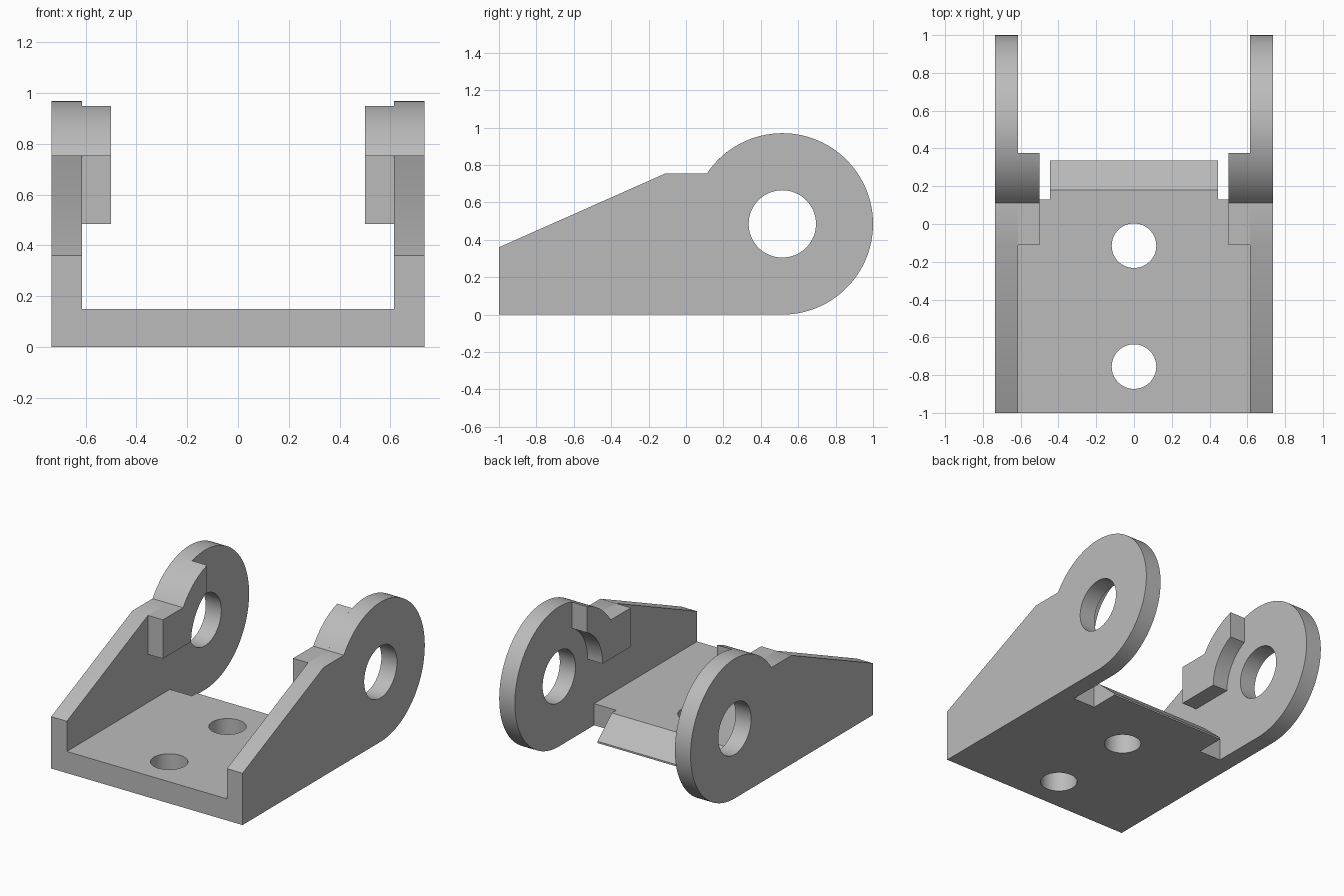
import bpy
import bmesh
from math import acos, asin, cos, sin, pi, radians, sqrt
from mathutils import Vector

cube = bpy.data.objects.get("Cube")
if cube:
    bpy.data.objects.remove(cube, do_unlink=True)

grey = bpy.data.materials.new("plain grey")
grey.use_nodes = True
colour = (0.5, 0.5, 0.5, 1)
grey.diffuse_color = colour
grey.node_tree.nodes["Principled BSDF"].inputs["Base Color"].default_value = colour


def arc(centre, radius, start, end, steps):
    """Points along an arc, both ends included."""
    return [(centre[0] + radius * cos(start + (end - start) * i / steps),
             centre[1] + radius * sin(start + (end - start) * i / steps))
            for i in range(steps + 1)]


def circle(centre, radius):
    return arc(centre, radius, 0, 2 * pi, 64)[:-1]


def extrude(name, loops, axis, low, high, mirrored=False):
    """Fill an outline with its holes and extrude it along x or z."""
    bm = bmesh.new()
    edges = []
    for loop in loops:
        verts = [bm.verts.new((low, a, b) if axis == "x" else (a, b, low))
                 for a, b in loop]
        edges += [bm.edges.new((verts[i - 1], verts[i])) for i in range(len(verts))]
    bmesh.ops.triangle_fill(bm, edges=edges, use_beauty=True)
    result = bmesh.ops.extrude_face_region(bm, geom=bm.faces[:])
    moved = [v for v in result["geom"] if isinstance(v, bmesh.types.BMVert)]
    shift = Vector((1, 0, 0) if axis == "x" else (0, 0, 1)) * (high - low)
    bmesh.ops.translate(bm, verts=moved, vec=shift)
    bmesh.ops.recalc_face_normals(bm, faces=bm.faces[:])
    mesh = bpy.data.meshes.new(name)
    bm.to_mesh(mesh)
    bm.free()
    mesh.materials.append(grey)
    obj = bpy.data.objects.new(name, mesh)
    bpy.context.collection.objects.link(obj)
    if mirrored:
        mirror = obj.modifiers.new("mirror", "MIRROR")
        mirror.use_clip = False
        mirror.use_mirror_merge = False
    bpy.ops.object.select_all(action="DESELECT")
    obj.select_set(True)
    bpy.context.view_layer.objects.active = obj
    bpy.ops.object.shade_smooth_by_angle(angle=radians(30))
    return obj


EYE = (0.515, 0.485)      # pivot centre in y, z
R = 0.485                 # outer radius of the rounded ends
SHOULDER = 0.755          # height of the flat step
STEP_FRONT = -0.11
PLATE_IN, PLATE_OUT = 0.615, 0.735
BASE_TOP, BASE_BACK = 0.15, 0.13

# Side plates: sloped arm, flat shoulder, round pivot end with a hole
shoulder_angle = pi - asin((SHOULDER - EYE[1]) / R)
side = [(-1, 0)] + arc(EYE, R, -pi / 2, shoulder_angle, 72)
side += [(STEP_FRONT, SHOULDER), (-1, 0.36)]
extrude("side_plates", [side, circle(EYE, 0.18)], "x", PLATE_IN, PLATE_OUT, True)

# Inner lugs: outer arc follows the plate, inner arc is concentric
LUG_BACK = 0.375
INNER = 0.315
offset = LUG_BACK - EYE[0]
lug = [(STEP_FRONT, EYE[1])]
lug += arc(EYE, INNER, pi, acos(offset / INNER), 20)
lug += arc(EYE, R, acos(offset / R), shoulder_angle, 16)
lug += [(STEP_FRONT, SHOULDER)]
extrude("inner_lugs", [lug], "x", 0.5, PLATE_IN, True)

# Base plate with two screw holes
base = [(-PLATE_IN, -1), (PLATE_IN, -1), (PLATE_IN, BASE_BACK), (-PLATE_IN, BASE_BACK)]
holes = [circle((0, y), 0.118) for y in (-0.115, -0.755)]
extrude("base_plate", [base] + holes, "z", 0, BASE_TOP)

# Rear tab with a bevelled back
tab = [(BASE_BACK, 0), (0.335, 0), (0.335, 0.012), (0.18, BASE_TOP), (BASE_BACK, BASE_TOP)]
extrude("rear_tab", [tab], "x", -0.445, 0.445)
